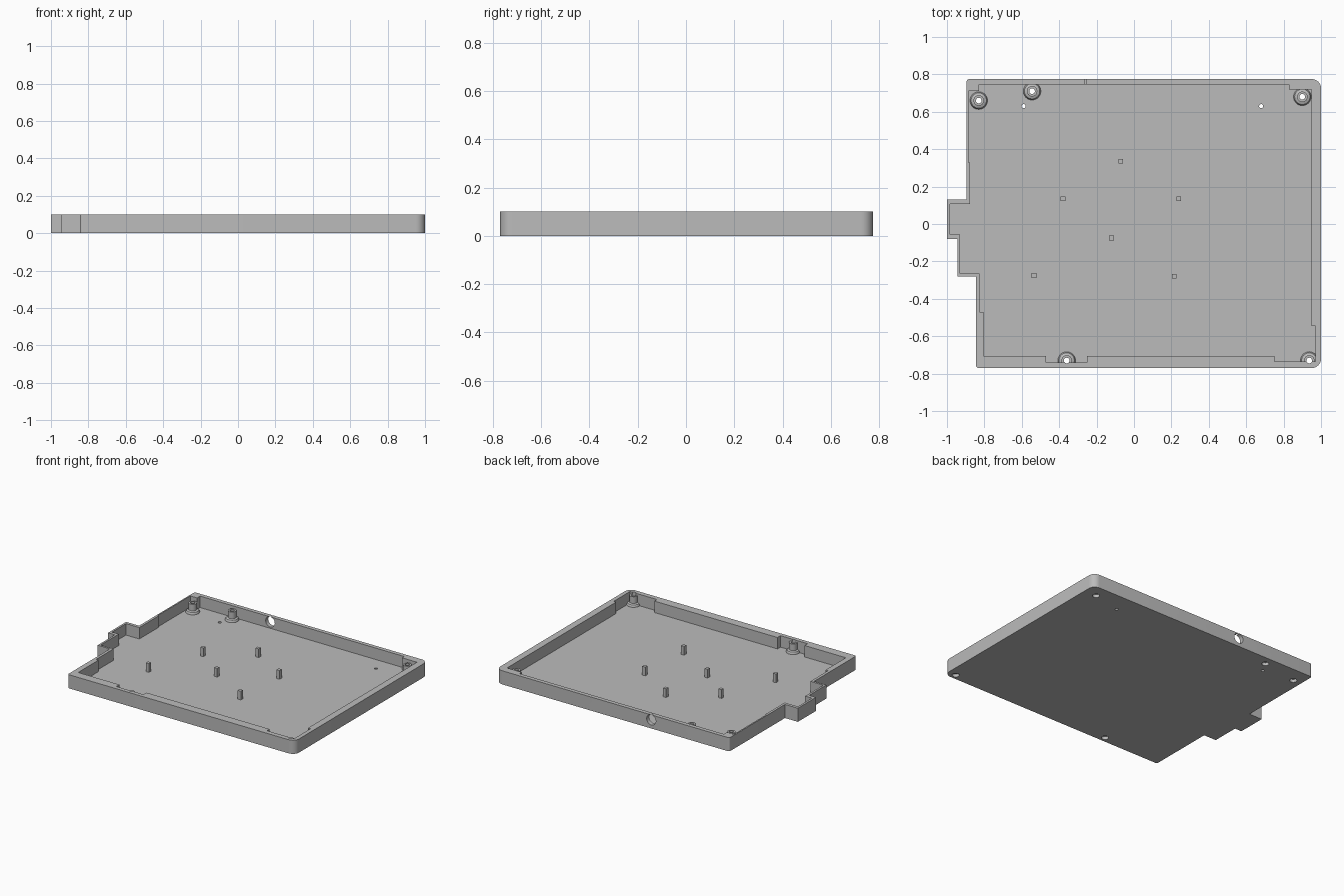
import bpy, bmesh, math
from mathutils import Vector

cube = bpy.data.objects.get("Cube")
if cube:
    bpy.data.objects.remove(cube, do_unlink=True)

HEIGHT, FLOOR = 0.1, 0.016

grey = bpy.data.materials.new("plain grey")
grey.use_nodes = True
grey.diffuse_color = (0.5, 0.5, 0.5, 1)
grey.node_tree.nodes["Principled BSDF"].inputs["Base Color"].default_value = (0.5, 0.5, 0.5, 1)


def add_object(name, bm):
    bmesh.ops.recalc_face_normals(bm, faces=bm.faces)
    mesh = bpy.data.meshes.new(name)
    bm.to_mesh(mesh)
    bm.free()
    mesh.materials.append(grey)
    ob = bpy.data.objects.new(name, mesh)
    bpy.context.collection.objects.link(ob)
    return ob


def prism(name, outline, z0, z1):
    bm = bmesh.new()
    face = bm.faces.new([bm.verts.new((x, y, z0)) for x, y in outline])
    top = bmesh.ops.extrude_face_region(bm, geom=[face])["geom"]
    verts = [v for v in top if isinstance(v, bmesh.types.BMVert)]
    bmesh.ops.translate(bm, verts=verts, vec=(0, 0, z1 - z0))
    return add_object(name, bm)


def lathe(name, profile, center, sides=32):
    """Closed solid of revolution from (radius, height) rings."""
    bm = bmesh.new()
    rings = []
    for r, z in profile:
        angles = [math.tau * i / sides for i in range(sides)]
        rings.append([bm.verts.new((center[0] + r * math.cos(a),
                                    center[1] + r * math.sin(a), z)) for a in angles])
    for low, high in zip(rings, rings[1:]):
        for i in range(sides):
            j = (i + 1) % sides
            bm.faces.new((low[i], low[j], high[j], high[i]))
    bm.faces.new(rings[0])
    bm.faces.new(rings[-1])
    return add_object(name, bm)


def cut(target, tool):
    mod = target.modifiers.new("cut", "BOOLEAN")
    mod.operation, mod.solver, mod.object = "DIFFERENCE", "EXACT", tool
    bpy.ops.object.select_all(action="DESELECT")
    bpy.context.view_layer.objects.active = target
    target.select_set(True)
    bpy.ops.object.modifier_apply(modifier=mod.name)
    bpy.data.objects.remove(tool, do_unlink=True)


def round_corners(corners, steps=8):
    """Replace each (x, y, radius) right-angle corner by an arc."""
    out = []
    for i, (x, y, r) in enumerate(corners):
        p = Vector((x, y))
        if r == 0:
            out.append(p)
            continue
        a = (Vector(corners[i - 1][:2]) - p).normalized() * r
        b = (Vector(corners[(i + 1) % len(corners)][:2]) - p).normalized() * r
        for k in range(steps + 1):
            t = math.pi / 2 * k / steps
            out.append(p + a * (1 - math.sin(t)) + b * (1 - math.cos(t)))
    return out


# Outer shell outline, with the stepped bump on the right side of the model
outer = round_corners([
    (-0.845, -0.77, 0.015), (1, -0.77, 0.05), (1, 0.775, 0.05), (-0.895, 0.775, 0.015),
    (-0.895, 0.13, 0), (-1, 0.13, 0), (-1, -0.08, 0), (-0.945, -0.08, 0),
    (-0.945, -0.28, 0), (-0.845, -0.28, 0)])
tray = prism("tray", outer, 0, HEIGHT)

# Inner cavity, with wall steps around the screw bosses
inner = [
    (-0.805, -0.705), (-0.47, -0.705), (-0.47, -0.74), (-0.25, -0.74), (-0.25, -0.705),
    (0.75, -0.705), (0.75, -0.735), (0.97, -0.735), (0.97, -0.545), (0.95, -0.545),
    (0.95, 0.72), (0.83, 0.72), (0.83, 0.745), (-0.83, 0.745), (-0.83, 0.71),
    (-0.885, 0.71), (-0.885, 0.33), (-0.877, 0.33), (-0.877, 0.107), (-0.985, 0.107),
    (-0.985, -0.055), (-0.93, -0.055), (-0.93, -0.265), (-0.825, -0.265),
    (-0.825, -0.47), (-0.805, -0.47)]
cavity = prism("cavity", inner, FLOOR, HEIGHT + 0.05)

# Screw bosses with flared feet are left standing in the cavity
bosses = [(-0.83, 0.66), (-0.545, 0.71), (0.9, 0.68), (-0.36, -0.73), (0.937, -0.73)]
for spot in bosses:
    cut(cavity, lathe("boss", [(0.047, 0.005), (0.047, 0.02), (0.041, 0.031),
                               (0.028, 0.036), (0.028, 0.085)], spot))
cut(tray, cavity)

# Screw holes, recessed from below
for spot in bosses:
    cut(tray, lathe("screw_hole", [(0.024, -0.02), (0.024, 0.022), (0.015, 0.022),
                                   (0.015, 0.15)], spot))

# Small floor holes
for spot in [(-0.59, 0.63), (0.68, 0.63)]:
    cut(tray, lathe("pin_hole", [(0.011, -0.02), (0.011, 0.05)], spot, 20))

# Cable hole through the back wall, just open at the rim
hole = lathe("cable_hole", [(0.0372, -0.06), (0.0372, 0.06)], (0, 0), 48)
hole.rotation_euler.x = math.pi / 2
hole.location = (-0.26, 0.77, 0.063)
bpy.context.view_layer.update()
cut(tray, hole)

bpy.ops.object.shade_smooth_by_angle(angle=math.radians(30))

# Square support posts on the floor
posts = [(-0.07, 0.335), (-0.38, 0.135), (0.24, 0.135),
         (-0.12, -0.075), (-0.535, -0.275), (0.215, -0.28)]
h = 0.0125
for i, (x, y) in enumerate(posts):
    square = [(x - h, y - h), (x + h, y - h), (x + h, y + h), (x - h, y + h)]
    prism(f"support_post_{i + 1}", square, FLOOR - 0.004, 0.08)
